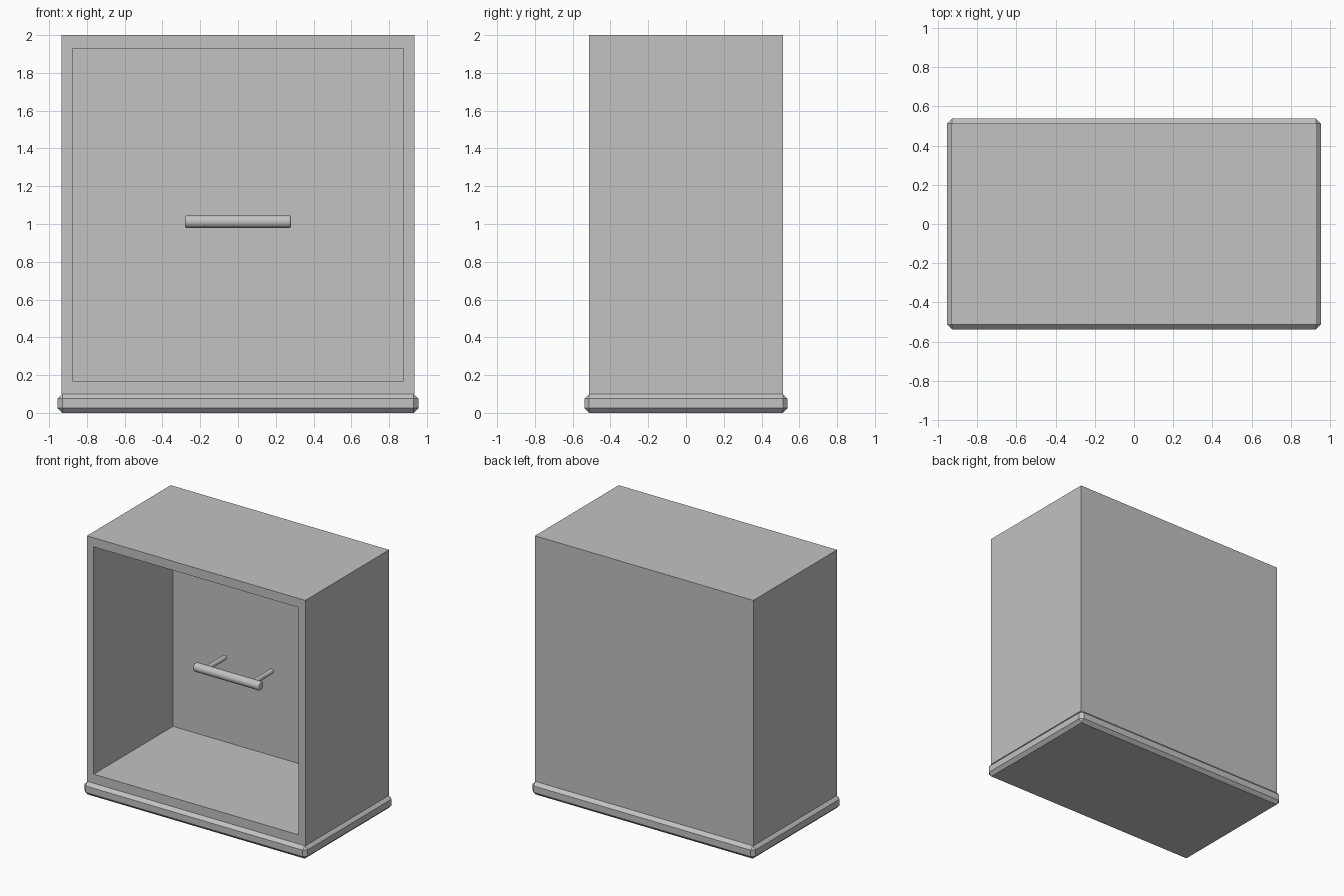
import bpy
import bmesh
from math import radians
from mathutils import Vector, Matrix

cube = bpy.data.objects.get("Cube")
if cube:
    bpy.data.objects.remove(cube, do_unlink=True)

grey = bpy.data.materials.new("plain_grey")
grey.use_nodes = True
colour = (0.54, 0.54, 0.54, 1)
grey.diffuse_color = colour
grey.node_tree.nodes["Principled BSDF"].inputs["Base Color"].default_value = colour


def finish(bm, name):
    bmesh.ops.recalc_face_normals(bm, faces=bm.faces)
    mesh = bpy.data.meshes.new(name)
    bm.to_mesh(mesh)
    bm.free()
    mesh.materials.append(grey)
    obj = bpy.data.objects.new(name, mesh)
    bpy.context.collection.objects.link(obj)
    return obj


def box(size, centre):
    bm = bmesh.new()
    bmesh.ops.create_cube(bm, size=1)
    bmesh.ops.scale(bm, vec=size, verts=bm.verts)
    bmesh.ops.translate(bm, vec=centre, verts=bm.verts)
    return bm


def rod(name, radius, length, centre, axis, round_end):
    """Smooth cylinder with softened rims, laid along an axis."""
    bm = bmesh.new()
    turn = Vector((0, 0, 1)).rotation_difference(Vector(axis)).to_matrix().to_4x4()
    bmesh.ops.create_cone(bm, cap_ends=True, segments=32, radius1=radius,
                          radius2=radius, depth=length,
                          matrix=Matrix.Translation(centre) @ turn)
    obj = finish(bm, name)
    bevel = obj.modifiers.new("rounded_rims", "BEVEL")
    bevel.width = round_end
    bevel.segments = 3
    bevel.angle_limit = radians(60)
    bpy.ops.object.select_all(action="DESELECT")
    obj.select_set(True)
    bpy.context.view_layer.objects.active = obj
    bpy.ops.object.shade_smooth_by_angle(angle=radians(40))


# Cabinet body: box with a deep recess in the front
body = box((1.87, 1.025, 1.9), (0, 0, 1.05))
front = min(body.faces, key=lambda f: f.calc_center_median().y)
bmesh.ops.inset_individual(body, faces=[front], thickness=0.06)
middle = front.calc_center_median()
for v in front.verts:
    v.co.x = 0.877 if v.co.x > 0 else -0.877
    v.co.z = middle.z + (0.88 if v.co.z > middle.z else -0.88)
recess = bmesh.ops.extrude_discrete_faces(body, faces=[front])["faces"][0]
bmesh.ops.translate(body, vec=(0, 0.97, 0), verts=recess.verts)
finish(body, "cabinet_body")

# Base slab with chamfered edges
base = box((1.91, 1.075, 0.1), (0, 0, 0.05))
bmesh.ops.bevel(base, geom=base.edges[:], offset=0.025, segments=1,
                affect="EDGES", profile=0.5)
finish(base, "base_slab")

# Handle: a horizontal bar on two posts
rod("handle_bar", 0.034, 0.56, (0, -0.12, 1.012), (1, 0, 0), 0.009)
for side, name in ((1, "left_handle_post"), (-1, "right_handle_post")):
    rod(name, 0.019, 0.25, (side * 0.2, 0.005, 1.012), (0, 1, 0), 0.006)
